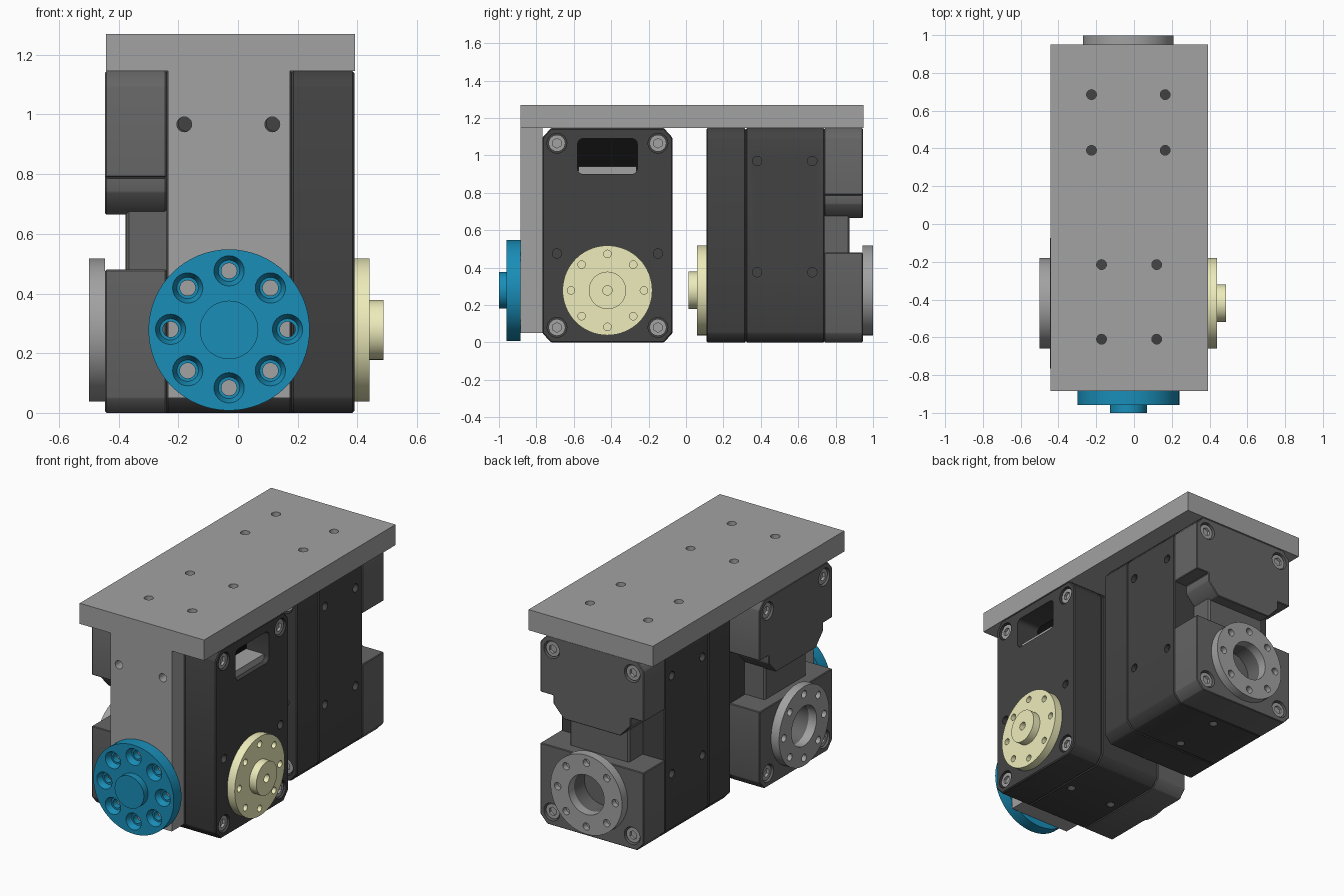
import bpy, bmesh
from math import pi, cos, sin
from mathutils import Matrix, Vector

if "Cube" in bpy.data.objects:
    bpy.data.objects.remove(bpy.data.objects["Cube"])


def material(name, rgb):
    m = bpy.data.materials.new(name)
    m.diffuse_color = (*rgb, 1)
    m.use_nodes = True
    m.node_tree.nodes["Principled BSDF"].inputs["Base Color"].default_value = m.diffuse_color
    return m


DARK = material("dark_case", (0.055, 0.055, 0.055))
MID = material("rear_case", (0.13, 0.13, 0.13))
BLACK = material("black", (0.004, 0.004, 0.004))
CREAM = material("cream", (0.85, 0.84, 0.5))
BLUE = material("blue", (0.01, 0.27, 0.48))
ALLOY = material("alloy", (0.36, 0.36, 0.36))


def finish(bm, name, mat=None):
    bmesh.ops.recalc_face_normals(bm, faces=bm.faces)
    me = bpy.data.meshes.new(name)
    bm.to_mesh(me)
    bm.free()
    ob = bpy.data.objects.new(name, me)
    bpy.context.collection.objects.link(ob)
    if mat:
        me.materials.append(mat)
    return ob


def prism(name, pts, y0, y1, mat=None, bevel=0.0):
    """Extrude an x-z outline along y."""
    bm = bmesh.new()
    f = bm.faces.new([bm.verts.new((x, y0, z)) for x, z in pts])
    ext = bmesh.ops.extrude_face_region(bm, geom=[f])["geom"]
    bmesh.ops.translate(bm, vec=(0, y1 - y0, 0),
                        verts=[v for v in ext if isinstance(v, bmesh.types.BMVert)])
    bmesh.ops.recalc_face_normals(bm, faces=bm.faces)
    if bevel:
        bmesh.ops.bevel(bm, geom=bm.edges[:], offset=bevel, segments=1, affect='EDGES')
    return finish(bm, name, mat)


def rect(x0, x1, z0, z1):
    return [(x0, z0), (x1, z0), (x1, z1), (x0, z1)]


def rods(name, centres, r, length, axis='Y', mat=None, seg=24, r2=None):
    """Cylinders (or cones) centred on the given points, joined in one object."""
    rot = {'X': Matrix.Rotation(pi / 2, 4, 'Y'), 'Y': Matrix.Rotation(-pi / 2, 4, 'X'),
           'Z': Matrix.Identity(4)}[axis]
    bm = bmesh.new()
    for c in centres:
        bmesh.ops.create_cone(bm, cap_ends=True, segments=seg, radius1=r,
                              radius2=r if r2 is None else r2, depth=length,
                              matrix=Matrix.Translation(Vector(c)) @ rot)
    return finish(bm, name, mat)


def cut(ob, cutter):
    """Subtract the cutter, bake the result and remove the cutter."""
    cutter.hide_render = True
    mod = ob.modifiers.new("cut", 'BOOLEAN')
    mod.object, mod.solver = cutter, 'EXACT'
    dg = bpy.context.evaluated_depsgraph_get()
    me = bpy.data.meshes.new_from_object(ob.evaluated_get(dg))
    ob.modifiers.clear()
    ob.data = me
    bpy.data.objects.remove(cutter)


def ring_points(r, x, y, z, n=8):
    return [(x + r * cos(2 * pi * i / n), y, z + r * sin(2 * pi * i / n)) for i in range(n)]


def socket_screws(name, centres, front):
    """Round heads with hex sockets, facing -y (front) or +y."""
    s = -1 if front else 1
    ob = rods(name, [(x, y - s * 0.02, z) for x, y, z in centres], 0.045, 0.032, mat=ALLOY)
    cut(ob, rods("c", [(x, y, z) for x, y, z in centres], 0.026, 0.04, seg=6))
    return ob


W, H, D, AZ = 0.3475, 1.145, 0.835, 0.278   # motor half width, height, depth, axis height
SX, SZ = 0.27, (0.08, 1.065)                # corner screw positions


def motor(prefix, matrix):
    """One motor facing -y with its front at y = 0."""
    c, k = 0.045, 0.05
    octagon = [(-W + c, 0), (W - c, 0), (W, k), (W, H - k),
               (W - c, H), (-W + c, H), (-W, H - k), (-W, k)]
    corners = [(x, z) for x in (-SX, SX) for z in SZ]
    parts = []

    # front cap with screw pockets, small holes and a window
    cap = prism("front_cap", octagon, 0, 0.21, DARK, 0.006)
    cut(cap, rods("c", [(x, 0, z) for x, z in corners], 0.053, 0.08))
    cut(cap, rods("c", [(x, 0, 0.475) for x in (-SX, SX)], 0.025, 0.06))
    win = [(sx * 0.13 + 0.03 * cos(a * pi / 8), 0.995 + sz * 0.065 + 0.03 * sin(a * pi / 8))
           for sx, sz, s in ((1, 1, 0), (-1, 1, 4), (-1, -1, 8), (1, -1, 12))
           for a in range(s, s + 5)]
    cut(cap, prism("c", win, -0.05, 0.17))
    parts += [cap, prism("window_back", rect(-0.16, 0.16, 0.9, 1.09), 0.15, 0.175, BLACK),
              prism("window_ledge", rect(-0.155, 0.155, 0.9, 0.94), 0.03, 0.15, ALLOY),
              socket_screws("front_screws", [(x, 0.006, z) for x, z in corners], True)]

    # middle case with mounting holes in sides and bottom
    case = prism("middle_case", octagon, 0.21, 0.63, DARK, 0.006)
    cut(case, rods("c", [(x, y, z) for x in (-W, W) for y in (0.27, 0.565)
                         for z in (0.375, 0.97)], 0.025, 0.06, 'X'))
    cut(case, rods("c", [(0, y, 0) for y in (0.27, 0.565)], 0.025, 0.06, 'Z'))
    parts.append(case)

    # rear case: stepped upper block, recessed core, lower block
    upper = [(-W, 0.79), (-0.26, 0.79), (-0.26, 0.74), (-0.19, 0.665)]
    upper += [(-x, z) for x, z in reversed(upper)]
    upper += [(W, H - k), (W - c, H), (-W + c, H), (-W, H - k)]
    top = prism("rear_upper_block", upper, 0.63, D, MID, 0.004)
    low = prism("rear_lower_block", [(-W + c, 0), (W - c, 0), (W, k), (W, 0.48),
                                     (-W, 0.48), (-W, k)], 0.63, D, MID, 0.004)
    cut(top, rods("c", [(x, D, SZ[1]) for x in (-SX, SX)], 0.053, 0.08))
    cut(low, rods("c", [(x, D, SZ[0]) for x in (-SX, SX)], 0.053, 0.08))
    cut(low, rods("c", [(0, D, AZ)], 0.12, 0.2, seg=48))
    parts += [top, low, prism("rear_core", rect(-0.2, 0.2, 0.45, 0.7), 0.62, 0.765, MID, 0.01),
              socket_screws("rear_screws", [(x, D - 0.006, z) for x, z in corners], False)]

    # rear idler ring
    idler = rods("idler_ring", [(0, D + 0.027, AZ)], 0.24, 0.054, mat=ALLOY, seg=64)
    cut(idler, rods("c", [(0, D, AZ)], 0.12, 0.3, seg=48))
    cut(idler, rods("c", ring_points(0.193, 0, D + 0.06, AZ), 0.022, 0.08))
    # front output horn
    horn = rods("output_horn", [(0, -0.025, AZ)], 0.24, 0.05, mat=CREAM, seg=64)
    cut(horn, rods("c", ring_points(0.195, 0, -0.05, AZ), 0.02, 0.08))
    boss = rods("output_boss", [(0, -0.07, AZ)], 0.1, 0.054, mat=CREAM, seg=48)
    cut(boss, rods("c", [(0, -0.1, AZ)], 0.025, 0.08))
    parts += [idler, horn, boss]

    for p in parts:
        p.name = prefix + "_" + p.name
        p.data.transform(matrix)


motor("front_motor", Matrix.Translation((0.39, -0.42, 0)) @ Matrix.Rotation(pi / 2, 4, 'Z'))
motor("rear_motor", Matrix.Translation((-0.03, 0.11, 0)))

# top plate with eight holes
plate = prism("top_plate", rect(-0.443, 0.392, H, 1.27), -0.885, 0.95, ALLOY)
cut(plate, rods("c", [(x, y, 1.2) for x in (-0.225, 0.165) for y in (0.39, 0.685)]
                + [(x, y, 1.2) for x in (-0.172, 0.12) for y in (-0.61, -0.215)],
                0.026, 0.3, 'Z'))

# front hanging plate
front = prism("front_plate", rect(-0.235, 0.175, 0.05, H), -0.885, -0.766, ALLOY)
cut(front, rods("c", [(x, -0.85, 0.967) for x in (-0.18, 0.115)], 0.025, 0.3))

# blue disc with countersunk holes and a centre boss
disc = rods("front_disc", [(-0.03, -0.922, AZ)], 0.27, 0.074, mat=BLUE, seg=64)
holes = ring_points(0.196, -0.03, -0.92, AZ + 0.002)
cut(disc, rods("c", holes, 0.026, 0.2))
cut(disc, rods("c", [(x, -0.944, z) for x, y, z in holes], 0.053, 0.04, r2=0.036))
rods("front_disc_boss", [(-0.03, -0.978, AZ)], 0.098, 0.044, mat=BLUE, seg=48)

# smooth round walls, keep edges sharp
bpy.ops.object.select_all(action='SELECT')
bpy.context.view_layer.objects.active = disc
bpy.ops.object.shade_smooth_by_angle()
